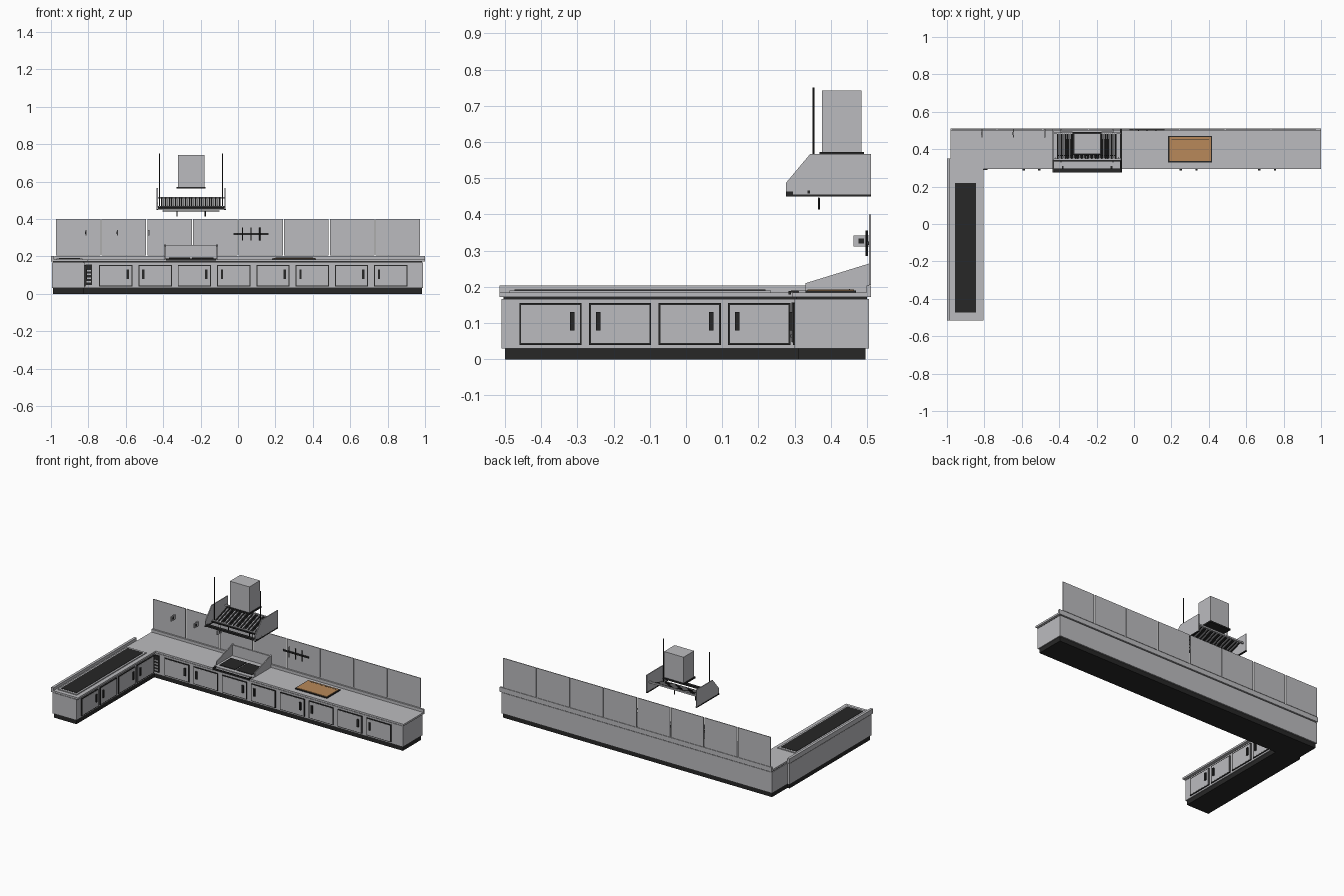
import bpy
import bmesh
from mathutils import Matrix, Vector

old = bpy.data.objects.get("Cube")
if old:
    bpy.data.objects.remove(old, do_unlink=True)


def material(name, rgb):
    m = bpy.data.materials.new(name)
    m.use_nodes = True
    m.diffuse_color = (*rgb, 1)
    m.node_tree.nodes["Principled BSDF"].inputs["Base Color"].default_value = (*rgb, 1)
    return m


steel = material("steel grey", (.5, .5, .52))
dark = material("dark grey", (.02, .02, .02))
wood = material("wood", (.48, .25, .1))


def finish(name, bm, mat):
    mesh = bpy.data.meshes.new(name)
    bm.to_mesh(mesh)
    bm.free()
    mesh.materials.append(mat)
    ob = bpy.data.objects.new(name, mesh)
    bpy.context.collection.objects.link(ob)
    return ob


def box(name, mat, x, y, z):
    """Box filling the (low, high) spans along x, y and z."""
    bm = bmesh.new()
    low, high = (Vector(corner) for corner in zip(x, y, z))
    size = Matrix.Diagonal((*(high - low), 1))
    bmesh.ops.create_cube(bm, size=1, matrix=Matrix.Translation((low + high) / 2) @ size)
    return finish(name, bm, mat)


def side_plate(name, mat, profile, x, width):
    """Extrude a (y, z) profile across x."""
    bm = bmesh.new()
    face = bm.faces.new([bm.verts.new((x, y, z)) for y, z in profile])
    ext = bmesh.ops.extrude_face_region(bm, geom=[face])
    moved = [v for v in ext["geom"] if isinstance(v, bmesh.types.BMVert)]
    bmesh.ops.translate(bm, verts=moved, vec=(width, 0, 0))
    bmesh.ops.recalc_face_normals(bm, faces=bm.faces)
    return finish(name, bm, mat)


def rod(name, start, end, radius=.003):
    bm = bmesh.new()
    a, b = Vector(start), Vector(end)
    turn = (b - a).to_track_quat("Z", "Y").to_matrix().to_4x4()
    bmesh.ops.create_cone(bm, cap_ends=True, segments=8, radius1=radius, radius2=radius,
                          depth=(b - a).length, matrix=Matrix.Translation((a + b) / 2) @ turn)
    return finish(name, bm, dark)


def around(centre, half):
    return centre - half, centre + half


def inset(span, margin):
    return span[0] + margin, span[1] - margin


def above(base, height):
    return base, base + height


# Shared levels and edges of the L-shaped run
plinth_top, body_top, top_under, top = .03, .167, .172, .184
thin, gap = .006, .005
front, back = .3, .505
wall = back + thin
side_front, side_end, side_back = -.82, -.515, .35
main_x = (-.98, .99)
side_x = (-.995, side_front)
main_y = (front, back)
side_y = (side_end + thin, side_back - gap)
body_z = (plinth_top, body_top)
gap_z = (body_top, top_under)
top_z = (top_under, top)
upstand_z = (top, .203)

# Cabinets, plinths and worktops
for run, x, y in (("main", main_x, main_y), ("side", side_x, side_y)):
    box(f"{run}_cabinet", steel, x, y, body_z)
    box(f"{run}_shadow_gap", dark, inset(x, gap), inset(y, gap), gap_z)
    box(f"{run}_plinth", dark, inset(x, thin), inset(y, .009), (0, plinth_top))
box("main_worktop", steel, (main_x[0], 1), (front - thin, wall), top_z)
box("main_upstand", steel, (main_x[0], 1), (wall - .012, wall), upstand_z)
box("side_worktop", steel, (-1, -.805), (side_end, front - thin), top_z)
box("side_worktop_corner", steel, (-1, main_x[0]), (front - thin, side_back), top_z)
box("side_upstand", steel, (-1, -.983), (side_end, side_back), upstand_z)


def door(name, start, width, flip, place):
    """Dark reveal, raised panel and bar handle; place sets the run and depth."""
    span, height = above(start, width), (.04, .155)
    handle = start + .026 if flip else start + width - .026
    box(f"{name}_reveal", dark, *place(span, -gap, gap), height)
    box(f"{name}_panel", steel, *place(inset(span, gap), 0, thin), inset(height, gap))
    box(f"{name}_handle", dark, *place(around(handle, thin), thin, .014), (.08, .13))


def on_main(span, inner, outer):
    return span, (front - outer, front - inner)


def on_side(span, inner, outer):
    return (side_front + inner, side_front + outer), span


# Doors in handed pairs
for i in range(8):
    door(f"main_door_{i + 1}", -.742 + .21 * i, .178, i % 2, on_main)
for i in range(4):
    door(f"side_door_{i + 1}", -.46 + .192 * i, .172, i % 2, on_side)

# Narrow slatted panel in the inner corner
rack_x = (side_front + gap, -.78)
box("corner_rack", dark, rack_x, above(front - .008, .01), (.048, .157))
for i in range(4):
    box(f"corner_rack_slat_{i + 1}", steel, inset(rack_x, thin),
        above(front - .011, gap), above(.06 + .02 * i, .008))

# Griddle on the side worktop
griddle_x, griddle_y = (-.97, -.832), (-.488, .235)
box("griddle_frame", steel, griddle_x, griddle_y, above(top, thin))
box("griddle_plate", dark, inset(griddle_x, .012), inset(griddle_y, .015), above(top, .008))

# Wall panels with joints
pitch = .244
for i in range(8):
    panel = above(pitch * (i - 4), pitch)
    box(f"wall_panel_{i + 1}", steel, inset(panel, .003), (wall - gap, wall), (.205, .4))

# Small plates standing out from the wall
for i in range(3):
    x, y, z = -.813 + .168 * i, (.463, back), (.312, .342)
    box(f"wall_plate_{i + 1}", steel, around(x, .003), y, z)
    box(f"wall_plate_socket_{i + 1}", dark, around(x, .004), inset(y, .014), inset(z, .008))

# Utensil rail with hanging utensils
rail_x, rail_z, half_rail = .07, .32, .093
box("utensil_rail", dark, around(rail_x, half_rail), (back - thin, back), around(rail_z, gap))
for i in (-1, 0, 1):
    x, y, drop = rail_x + i * half_rail / 2, back - thin, .035
    rod(f"utensil_{i + 2}", (x, y, rail_z - drop), (x, y, rail_z + drop))

# Cooktop with sloping splash guards
hob, half_hob = -.251, .142
hob_x = around(hob, half_hob)
guard = [(.33, top), (back, top), (back, .264), (.33, .21)]
for name, x in (("right", hob_x[0]), ("left", hob_x[1] - thin)):
    side_plate(f"cooktop_guard_{name}", steel, guard, x, thin)
box("cooktop_back", steel, hob_x, (back - .012, back - thin), (top, .26))
box("cooktop_tray", steel, hob_x, (front + .01, back - thin), above(top, thin))
for name, sign in (("right", -1), ("left", 1)):
    box(f"cooktop_burner_{name}", dark, around(hob + sign * .062, .057),
        (.335, .455), above(top + gap, gap))
    box(f"cooktop_rail_arm_{name}", dark, around(hob + sign * (half_hob - .012), gap),
        (front - .01, .32), above(top, thin))
box("cooktop_front_rail", dark, inset(hob_x, .008), (.283, front - .01), around(top, gap))

# Chopping board with a dark rim and groove
board_x, board_y = around(.3, .117), around(.4, .07)
box("board_rim", dark, board_x, board_y, above(top, thin))
box("chopping_board", wood, inset(board_x, thin), inset(board_y, thin), above(top, .009))
box("board_groove", dark, inset(board_x, .017), above(.45, .003), above(top, .0097))

# Extractor hood sides and lower frame
hood_x, hood_front, hood_base, hood_top = around(hob, .184), .276, .452, .567
cheek = [(hood_front, hood_base), (wall, hood_base), (wall, hood_top),
         (.343, hood_top), (hood_front, .487)]
for name, x in (("right", hood_x[0]), ("left", hood_x[1] - thin)):
    side_plate(f"hood_side_{name}", steel, cheek, x, thin)
    box(f"hood_side_rail_{name}", dark, around(x + thin / 2, gap),
        (hood_front, wall), around(hood_base, .003))
box("hood_front_bar", dark, hood_x, above(hood_front, .02), above(hood_base, .011))
box("hood_inner_bar", dark, hood_x, above(.335, .008), above(hood_base + thin, .008))
for name, y, z in (("front", .343, .46), ("back", .48, .509)):
    box(f"hood_cross_bar_{name}", steel, hood_x, above(y, .01), above(z, .01))

# Duct and its collar
duct_x, duct_y = around(hob, .071), around(.43, .055)
box("duct", steel, duct_x, duct_y, (hood_top, .742))
box("duct_collar", dark, inset(duct_x, -thin), inset(duct_y, -thin), around(hood_top, gap))

# Sloping baffle filters in six bays of alternating slats
low, high = (.345, .463), (.482, .51)
slope = [low, high, (high[0], high[1] + thin), (low[0], low[1] + thin)]
for bay in range(6):
    for k in range(5):
        x = hob - .16 + bay * .0535 + k * .0105
        side_plate(f"filter_{bay + 1}_slat_{k + 1}", steel if k % 2 else dark, slope, x, .007)

# Hanging rods, lower rail and hooks
rail_y, rail_z = .367, .444
rod("hood_rail", (hob - .153, rail_y, rail_z), (hob + .153, rail_y, rail_z))
for name, sign in (("right", -1), ("left", 1)):
    hanger, hook = hob + sign * .168, hob + sign * .076
    rod(f"hood_hanger_{name}", (hanger, .352, hood_base), (hanger, .352, .75))
    rod(f"hood_hook_{name}", (hook, rail_y, rail_z - .03), (hook, rail_y, rail_z))
